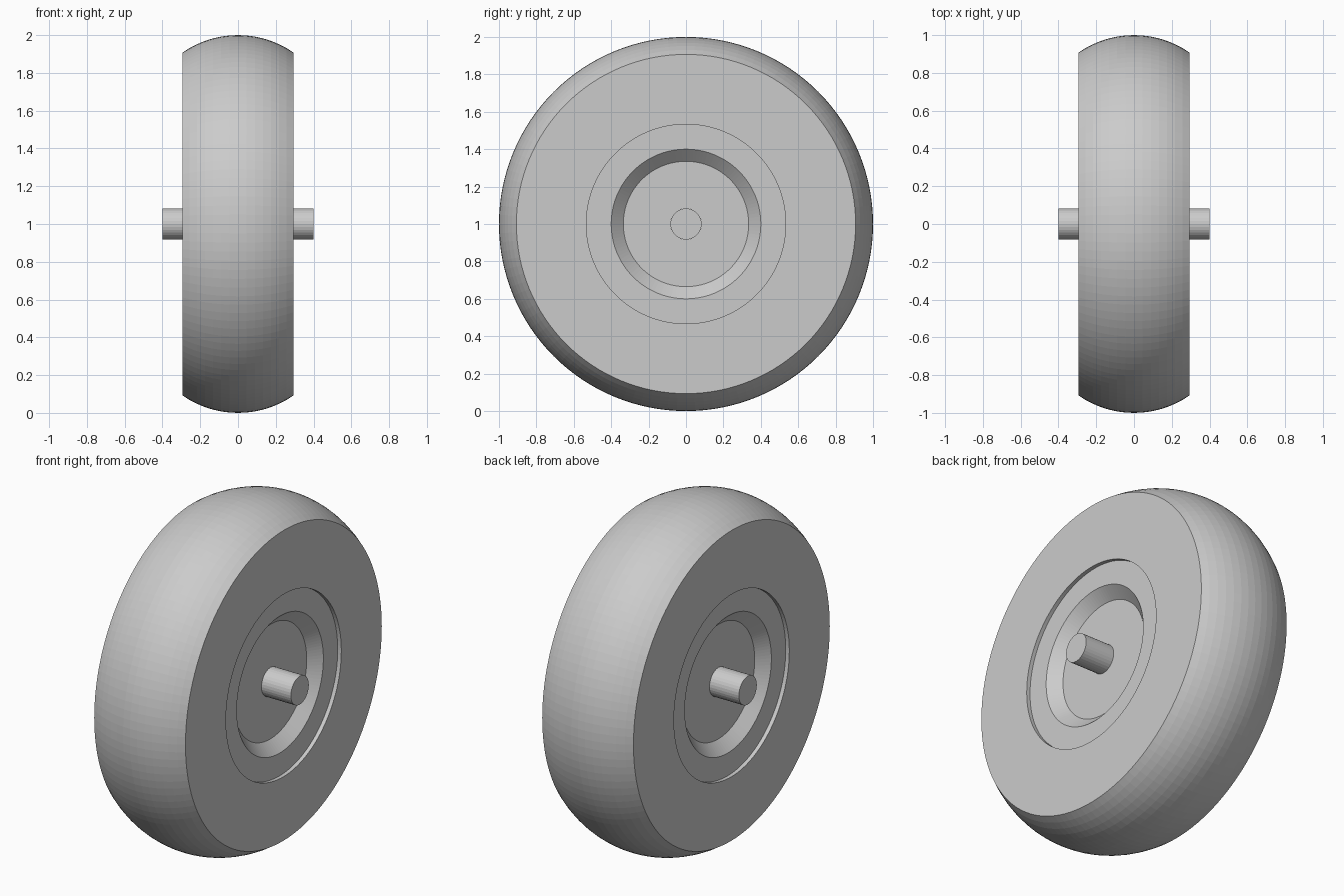
import bpy, bmesh
from math import sin, cos, pi, asin

if "Cube" in bpy.data.objects:
    bpy.data.objects.remove(bpy.data.objects["Cube"])

CENTRE_Z = 1.0


def lathe(name, profile, segments, closed):
    """Spin an (x, radius) profile round the wheel's x axis."""
    bm = bmesh.new()
    rings = []
    for x, r in profile:
        rings.append([bm.verts.new((x, r * cos(2 * pi * i / segments),
                                    r * sin(2 * pi * i / segments)))
                      for i in range(segments)])
    pairs = list(zip(rings, rings[1:]))
    if closed:
        pairs.append((rings[-1], rings[0]))
    else:
        bm.faces.new(rings[0])
        bm.faces.new(rings[-1])
    for a, b in pairs:
        for i in range(segments):
            j = (i + 1) % segments
            bm.faces.new((a[i], a[j], b[j], b[i]))
    bmesh.ops.recalc_face_normals(bm, faces=bm.faces)
    mesh = bpy.data.meshes.new(name)
    bm.to_mesh(mesh)
    bm.free()
    obj = bpy.data.objects.new(name, mesh)
    obj.location.z = CENTRE_Z
    bpy.context.collection.objects.link(obj)
    return obj


def mirrored(half):
    """Complete a profile given from its outermost left point inwards."""
    return half + [(-x, r) for x, r in reversed(half)]


# Tyre: rounded tread, flat side walls, straight bore
half_width, bore, tread_radius = 0.295, 0.533, 0.514
sweep = asin(half_width / tread_radius)
steps = 14
tread = []
for k in range(steps + 1):
    a = -sweep + 2 * sweep * k / steps
    tread.append((tread_radius * sin(a), 1.0 - tread_radius * (1 - cos(a))))
lathe("tyre", [(-half_width, bore)] + tread + [(half_width, bore)], 128, True)

# Hub: flat rim ring, conical dish and recessed centre disc on both sides
lathe("hub", mirrored([(-0.21, 0.083), (-0.21, 0.335),
                       (-0.272, 0.40), (-0.272, bore)]), 128, True)

# Axle passing through the hub
lathe("axle", [(-0.4, 0.083), (0.4, 0.083)], 32, False)
